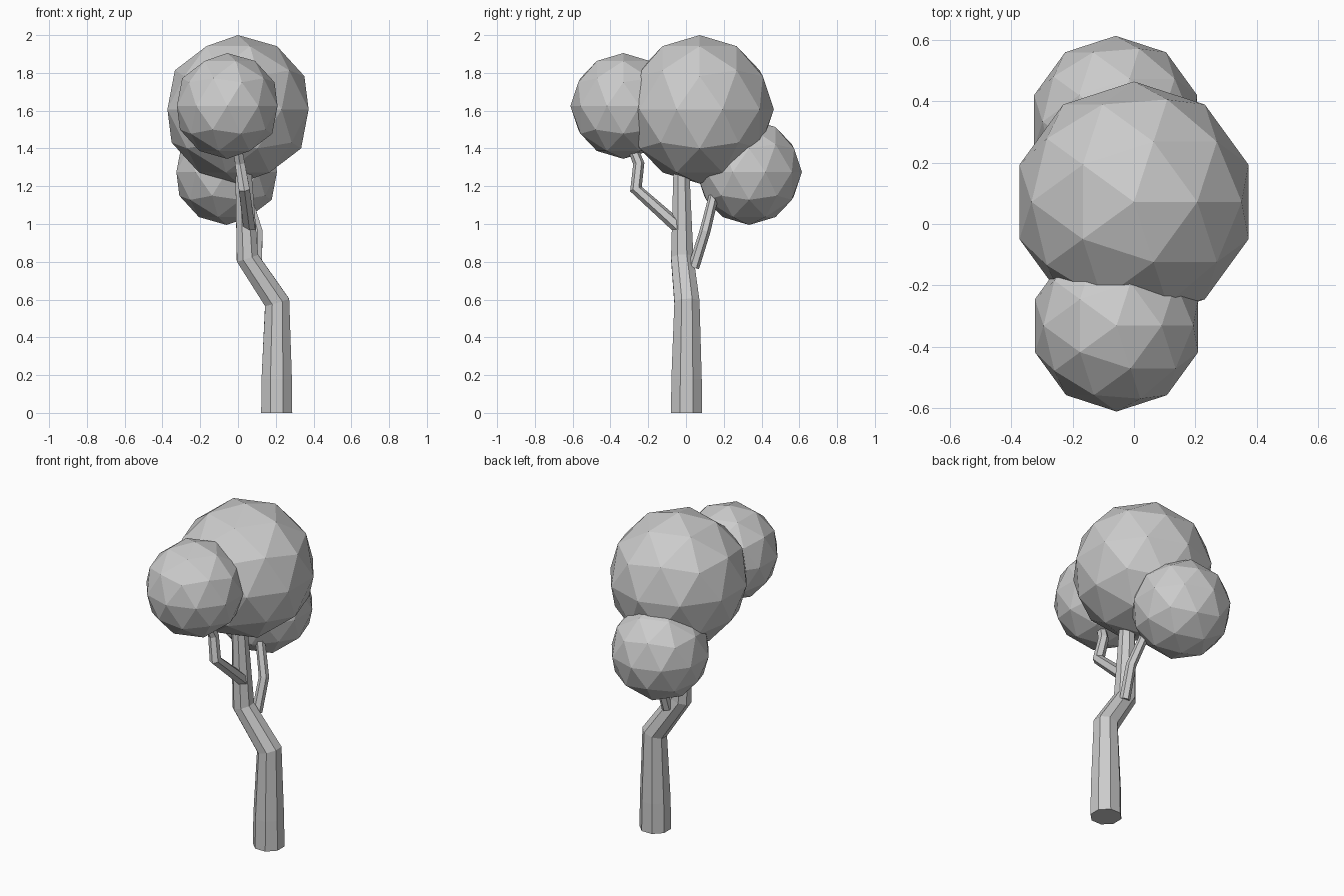
import bpy, bmesh, math
from mathutils import Vector

if "Cube" in bpy.data.objects:
    bpy.data.objects.remove(bpy.data.objects["Cube"])


def tube(name, points, sides=8, twist=0.0):
    """Faceted tapering limb; points are (x, y, z, radius), joints are mitred."""
    bm = bmesh.new()
    pos = [Vector(p[:3]) for p in points]
    rings = []
    for i, p in enumerate(points):
        before = (pos[i] - pos[i - 1]).normalized() if i else Vector()
        after = (pos[i + 1] - pos[i]).normalized() if i < len(pos) - 1 else Vector()
        n = (before + after).normalized()
        if p[2] == 0:
            n = Vector((0, 0, 1))      # flat foot on the ground
        u = Vector((0, 1, 0)).cross(n).normalized()
        v = n.cross(u)
        ring = []
        for k in range(sides):
            a = 2 * math.pi * (k + 0.5) / sides + twist * i
            ring.append(bm.verts.new(pos[i] + p[3] * (u * math.cos(a) + v * math.sin(a))))
        rings.append(ring)
    for lo, hi in zip(rings, rings[1:]):
        for k in range(sides):
            j = (k + 1) % sides
            bm.faces.new((lo[k], lo[j], hi[j], hi[k]))
    bm.faces.new(rings[0][::-1])
    bm.faces.new(rings[-1])
    mesh = bpy.data.meshes.new(name)
    bm.to_mesh(mesh)
    bm.free()
    obj = bpy.data.objects.new(name, mesh)
    bpy.context.collection.objects.link(obj)


def foliage(name, centre, radius):
    bpy.ops.mesh.primitive_ico_sphere_add(subdivisions=2, radius=radius, location=centre)
    bpy.context.object.name = name


# Crooked trunk
tube("trunk", [(0.205, 0.003, 0, 0.089), (0.205, 0.003, 0.18, 0.087),
               (0.207, 0.005, 0.585, 0.072), (0.05, -0.02, 0.82, 0.064),
               (0.03, -0.024, 1.25, 0.047), (0.028, -0.024, 1.36, 0.042)])

# Elbowed side branches
tube("front_branch", [(0.06, -0.03, 0.975, 0.036), (0.033, -0.265, 1.185, 0.033),
                      (0.01, -0.25, 1.32, 0.03), (-0.005, -0.29, 1.42, 0.026)], 6)
tube("back_branch", [(0.10, 0.04, 0.77, 0.03), (0.105, 0.1, 0.96, 0.029),
                     (0.05, 0.145, 1.14, 0.027), (0.02, 0.21, 1.22, 0.025)], 6)

# Foliage balls
foliage("crown_foliage", (0, 0.072, 1.607), 0.393)
foliage("front_foliage", (-0.057, -0.332, 1.625), 0.28)
foliage("back_foliage", (-0.06, 0.334, 1.275), 0.28)
